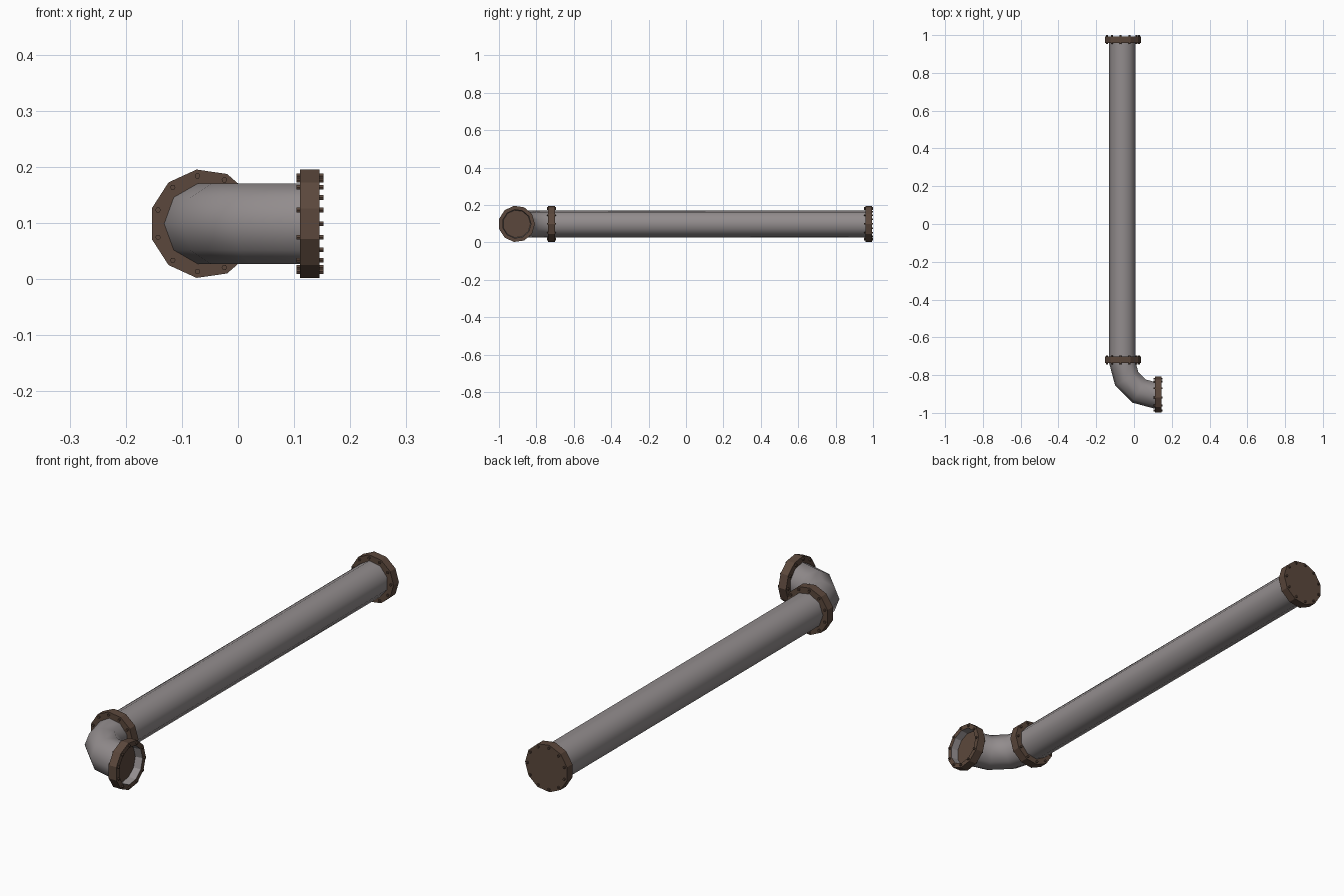
import bpy, math
from mathutils import Vector

if "Cube" in bpy.data.objects:
    bpy.data.objects.remove(bpy.data.objects["Cube"])

UP = Vector((0, 0, 1))
Z = 0.0985                      # height of the pipe axis
R_PIPE, R_FLANGE, R_BOLT = 0.073, 0.0975, 0.086
PIPE_X, ELBOW_Y = -0.06, -0.9055


def material(name, rgb):
    m = bpy.data.materials.new(name)
    m.diffuse_color = (*rgb, 1)
    m.use_nodes = True
    m.node_tree.nodes["Principled BSDF"].inputs["Base Color"].default_value = m.diffuse_color
    return m


GREY = material("pipe grey", (0.29, 0.265, 0.268))
BROWN = material("flange brown", (0.105, 0.064, 0.045))


def loft(name, rings, n, mats, caps=True, offset=0.0, smooth=False):
    """Skin rings given as (centre, in-plane direction, radius)."""
    verts, faces = [], []
    for c, u, r in rings:
        for i in range(n):
            a = 2 * math.pi * i / n + offset
            verts.append(c + (u * math.cos(a) + UP * math.sin(a)) * r)
    for k in range(len(rings) - 1):
        for i in range(n):
            j = (i + 1) % n
            faces.append((k * n + i, k * n + j, (k + 1) * n + j, (k + 1) * n + i))
    if caps:
        faces.append(tuple(reversed(range(n))))
        faces.append(tuple(range((len(rings) - 1) * n, len(rings) * n)))
    # faces run anticlockwise about u x UP; flip when rings advance the other way
    axis = rings[0][1].cross(UP)
    if (rings[1][0] - rings[0][0]).dot(axis) < 0:
        faces = [tuple(reversed(f)) for f in faces]
    me = bpy.data.meshes.new(name)
    me.from_pydata(verts, [], faces)
    for m in mats:
        me.materials.append(m)
    for p in me.polygons:
        p.use_smooth = smooth
    ob = bpy.data.objects.new(name, me)
    bpy.context.collection.objects.link(ob)
    return ob


def flange(name, centre, u, axis, thick, bore=False):
    """Eleven-sided flange with a bolt through each corner."""
    a, b = centre - axis * thick / 2, centre + axis * thick / 2
    rings = [(a, u, R_FLANGE), (b, u, R_FLANGE)]
    if bore:                    # open mouth with a recessed plate
        rings += [(b, u, 0.077), (a + axis * 0.004, u, 0.074)]
    ob = loft(name, rings, 11, [BROWN, GREY])
    if bore:
        for p in ob.data.polygons[22:33]:
            p.material_index = 1
    for i in range(11):
        t = 2 * math.pi * i / 11
        off = (u * math.cos(t) + UP * math.sin(t)) * R_BOLT
        loft(f"{name}_bolt_{i + 1}",
             [(a + off - axis * 0.0065, u, 0.005), (b + off + axis * 0.0065, u, 0.005)],
             6, [BROWN])


X, Y = Vector((1, 0, 0)), Vector((0, 1, 0))

# long straight pipe
loft("long_pipe", [(Vector((PIPE_X, -0.72, Z)), X, R_PIPE),
                   (Vector((PIPE_X, 0.975, Z)), X, R_PIPE)],
     9, [GREY], caps=False, offset=math.pi / 9, smooth=True)

# elbow: quarter turn about a point on its inner side
pivot = Vector((0.113, -0.733, Z))
rings = []
for k in range(4):
    t = math.radians(30 * k)
    out = Vector((-math.cos(t), -math.sin(t), 0))
    rings.append((pivot + out * 0.1725, -out, R_PIPE))
loft("elbow", rings, 9, [GREY], caps=False, offset=math.pi / 9, smooth=True)

# flanges at the far end, the joint and the elbow mouth
flange("end_flange", Vector((PIPE_X, 0.976, Z)), X, Y, 0.035)
flange("joint_flange", Vector((PIPE_X, -0.719, Z)), X, Y, 0.035)
flange("mouth_flange", Vector((0.128, ELBOW_Y, Z)), Y, X, 0.035, bore=True)
